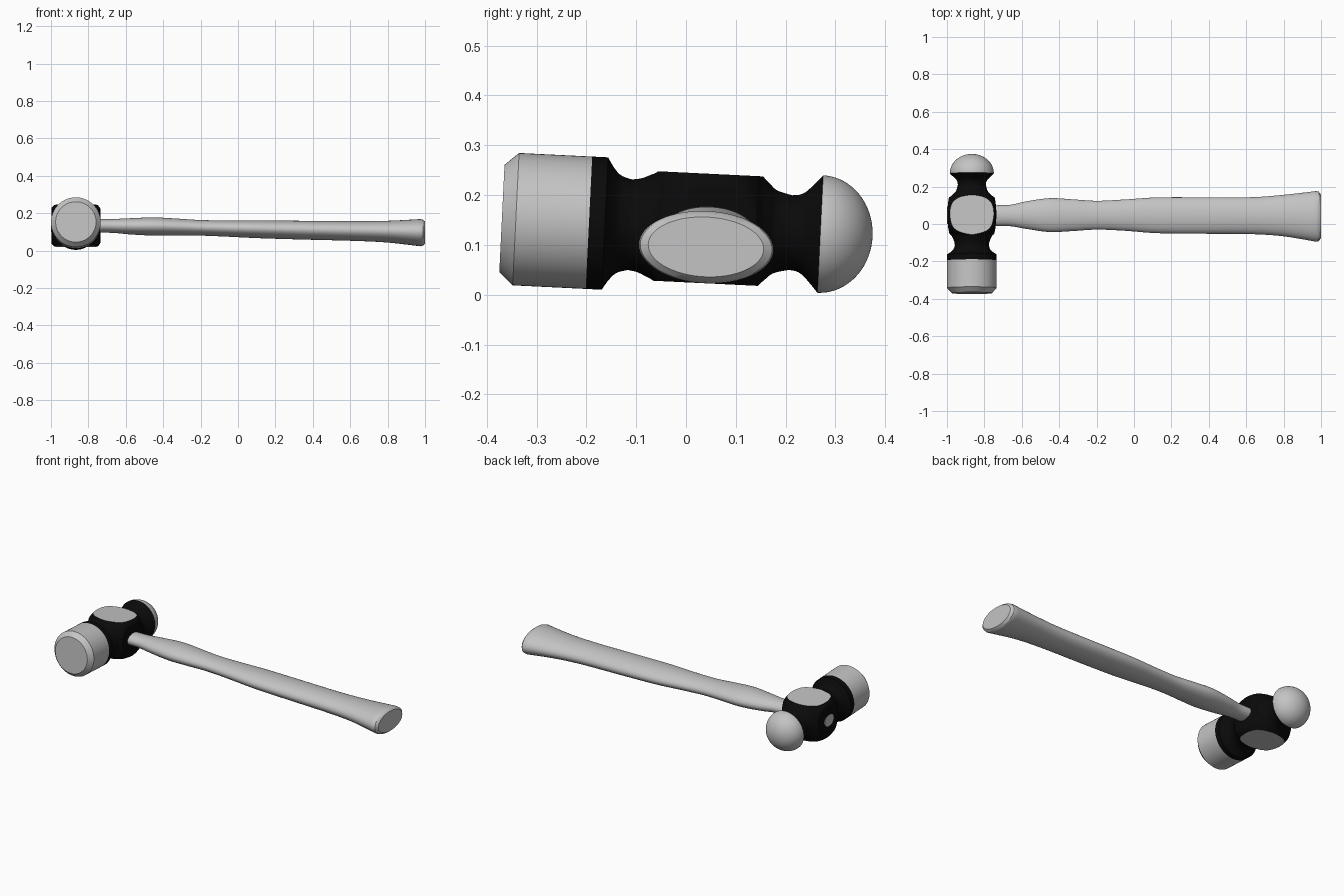
import bpy, bmesh, math
from mathutils import Vector

if "Cube" in bpy.data.objects:
    bpy.data.objects.remove(bpy.data.objects["Cube"])

TILT = -math.radians(2.8)
HEAD = Vector((-0.867, 0, 0.135))


def material(name, value):
    m = bpy.data.materials.new(name)
    m.diffuse_color = (value, value, value, 1)
    m.use_nodes = True
    m.node_tree.nodes["Principled BSDF"].inputs["Base Color"].default_value = m.diffuse_color
    return m


steel = material("light grey", 0.55)
black = material("black", 0.003)


def smooth_path(pts, n=6):
    """Catmull-Rom interpolation through tuples of any size."""
    p = [pts[0]] + list(pts) + [pts[-1]]
    out = []
    for i in range(1, len(p) - 2):
        for k in range(n):
            t = k / n
            out.append(tuple(
                0.5 * (2 * b + (c - a) * t + (2 * a - 5 * b + 4 * c - d) * t * t
                       + (3 * b - a - 3 * c + d) * t ** 3)
                for a, b, c, d in zip(p[i - 1], p[i], p[i + 1], p[i + 2])))
    return out + [tuple(pts[-1])]


def loft(rings, cap_start=False, cap_end=False):
    bm = bmesh.new()
    loops = [[bm.verts.new(co) for co in ring] for ring in rings]
    n = len(loops[0])
    for a, b in zip(loops, loops[1:]):
        for i in range(n):
            bm.faces.new((a[i], a[(i + 1) % n], b[(i + 1) % n], b[i]))
    if cap_start:
        bm.faces.new(loops[0])
    if cap_end:
        bm.faces.new(loops[-1])
    return bm


def finish(bm, name, mats, loc=(0, 0, 0), rot=0.0, angle=28):
    bmesh.ops.recalc_face_normals(bm, faces=bm.faces)
    me = bpy.data.meshes.new(name)
    bm.to_mesh(me)
    bm.free()
    for m in mats:
        me.materials.append(m)
    ob = bpy.data.objects.new(name, me)
    bpy.context.collection.objects.link(ob)
    ob.location = loc
    ob.rotation_euler = (rot, 0, 0)
    bpy.ops.object.select_all(action='DESELECT')
    ob.select_set(True)
    bpy.context.view_layer.objects.active = ob
    bpy.ops.object.shade_smooth_by_angle(angle=math.radians(angle))
    return ob


def turned(profile, seg=96, **caps):
    """Revolve (y, radius) points round the head's y axis."""
    rings = [[(r * math.cos(2 * math.pi * i / seg), y, r * math.sin(2 * math.pi * i / seg))
              for i in range(seg)] for y, r in profile]
    return loft(rings, **caps)


# Striking face: cylinder with chamfered rim
bm = turned([(-0.37, 0.108), (-0.342, 0.133), (-0.195, 0.133)], cap_start=True)
finish(bm, "striking_face", [steel], HEAD, TILT)

# Front collar and neck
neck = smooth_path([(-0.163, 0.133), (-0.15, 0.113), (-0.135, 0.098), (-0.113, 0.091)])
finish(turned([(-0.195, 0.133)] + neck), "front_neck", [black], HEAD, TILT)

# Eye body: turned barrel, sides held to a gentle bulge, top and bottom cut flat
body = smooth_path([(-0.113, 0.091), (-0.095, 0.094), (-0.078, 0.101), (-0.06, 0.111),
                    (-0.04, 0.136), (-0.01, 0.153), (0.05, 0.161), (0.105, 0.153),
                    (0.135, 0.132), (0.15, 0.110), (0.165, 0.095), (0.18, 0.083),
                    (0.21, 0.075)])
bm = turned(body, seg=128)
for v in bm.verts:
    lim = 0.131 - 1.1 * (v.co.y - 0.05) ** 2
    if -0.07 < v.co.y < 0.16:
        v.co.x = max(-lim, min(lim, v.co.x))
for s in (1, -1):
    cut = bmesh.ops.bisect_plane(bm, geom=bm.verts[:] + bm.edges[:] + bm.faces[:],
                                 plane_co=(0, 0, 0.11 * s), plane_no=(0, 0, s),
                                 clear_outer=True)
    rim = [e for e in cut["geom_cut"] if isinstance(e, bmesh.types.BMEdge) and e.is_boundary]
    bmesh.ops.edgeloop_fill(bm, edges=rim, mat_nr=1)
finish(bm, "head_body", [black, steel], HEAD, TILT)

# Rear neck
neck = smooth_path([(0.21, 0.075), (0.225, 0.077), (0.238, 0.084), (0.252, 0.098), (0.27, 0.118)])
finish(turned(neck), "rear_neck", [black], HEAD, TILT)

# Ball end
ball = [(0.27 + 0.105 * math.sin(t), 0.118 * math.cos(t))
        for t in (math.radians(88.5) * k / 24 for k in range(25))]
finish(turned(ball, cap_end=True), "ball_end", [steel], HEAD, TILT)

# Handle: oval sections (x, y low, y high, z low, z high)
sections = [
    (-1.0, 0.000, 0.090, 0.099, 0.165), (-0.74, -0.010, 0.100, 0.096, 0.168),
    (-0.66, -0.012, 0.103, 0.094, 0.169), (-0.57, -0.027, 0.122, 0.086, 0.173),
    (-0.45, -0.043, 0.138, 0.080, 0.177), (-0.33, -0.038, 0.132, 0.080, 0.171),
    (-0.2, -0.030, 0.124, 0.080, 0.163), (-0.05, -0.036, 0.131, 0.074, 0.161),
    (0.12, -0.049, 0.142, 0.066, 0.161), (0.35, -0.052, 0.143, 0.059, 0.159),
    (0.62, -0.054, 0.143, 0.052, 0.157), (0.8, -0.066, 0.156, 0.043, 0.159),
    (0.975, -0.095, 0.176, 0.023, 0.168)]
stations = smooth_path(sections) + [(0.988, -0.092, 0.173, 0.026, 0.165),
                                    (1.0, -0.076, 0.156, 0.036, 0.156)]
rings = []
for x, y0, y1, z0, z1 in stations:
    ring = []
    for i in range(64):
        t = 2 * math.pi * i / 64
        u, w = (y1 - y0) / 2 * math.cos(t), (z1 - z0) / 2 * math.sin(t)
        ring.append((x, (y0 + y1) / 2 + u * math.cos(TILT) - w * math.sin(TILT),
                     (z0 + z1) / 2 + u * math.sin(TILT) + w * math.cos(TILT)))
    rings.append(ring)
finish(loft(rings, True, True), "handle", [steel])
